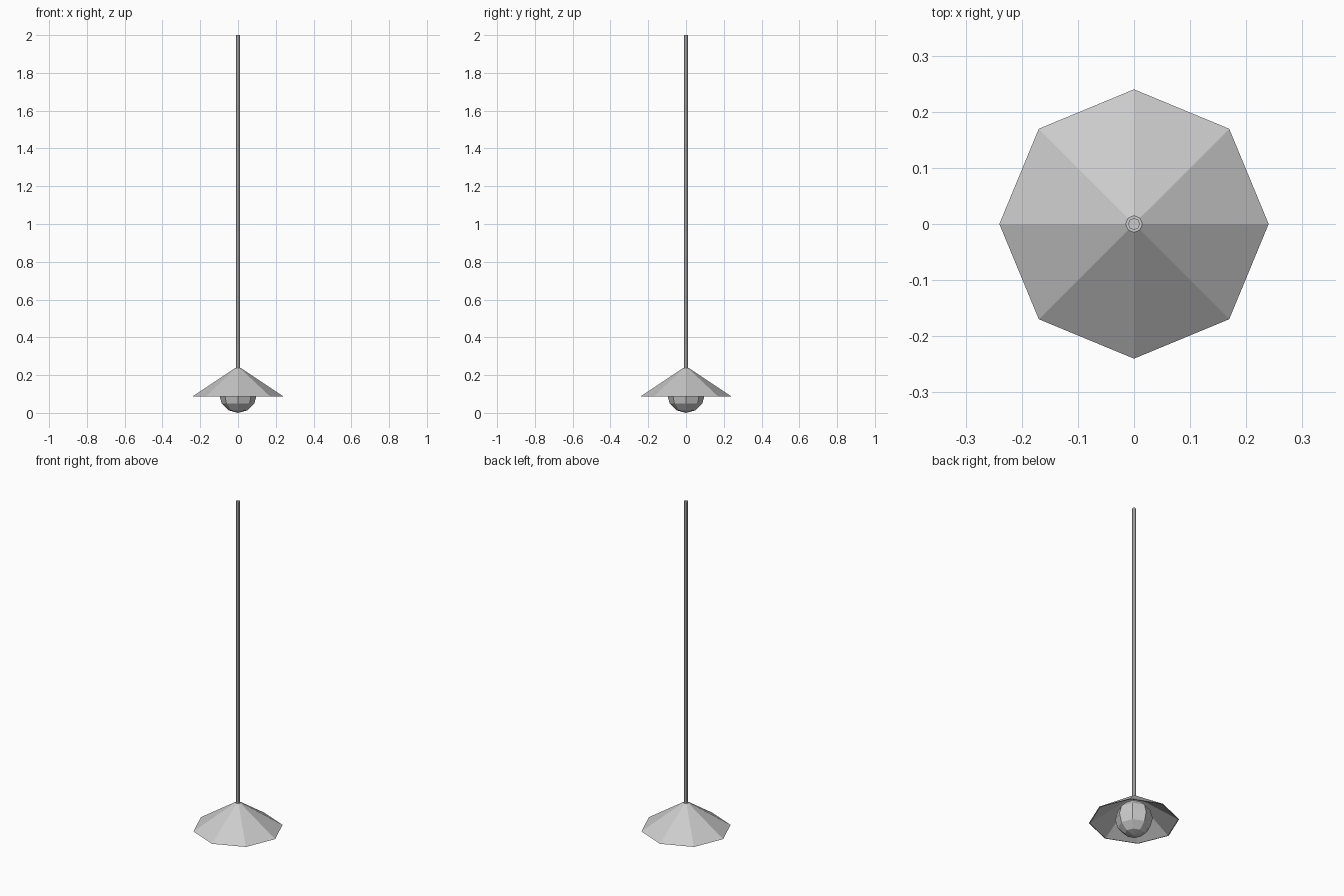
import bpy, bmesh
from math import cos, sin, pi

if "Cube" in bpy.data.objects:
    bpy.data.objects.remove(bpy.data.objects["Cube"])


def lathe(name, profile, sides=8):
    """Revolve (radius, z) points around z with flat faces."""
    bm = bmesh.new()
    rings = []
    for r, z in profile:
        if r == 0:
            rings.append([bm.verts.new((0, 0, z))] * sides)
        else:
            rings.append([bm.verts.new((r * cos(2 * pi * i / sides), r * sin(2 * pi * i / sides), z))
                          for i in range(sides)])
    for a, b in zip(rings, rings[1:]):
        for i in range(sides):
            j = (i + 1) % sides
            bm.faces.new(list(dict.fromkeys((a[i], a[j], b[j], b[i]))))
    bmesh.ops.recalc_face_normals(bm, faces=bm.faces[:])
    mesh = bpy.data.meshes.new(name)
    bm.to_mesh(mesh)
    bm.free()
    obj = bpy.data.objects.new(name, mesh)
    bpy.context.collection.objects.link(obj)
    return obj


# Hanging rod
lathe("hanging_rod", [(0, 0.225), (0.0105, 0.225), (0.0105, 2.0), (0, 2.0)])

# Thin octagonal shade, outer skin down to the rim and back up inside
lathe("lamp_shade", [(0, 0.237), (0.015, 0.237), (0.24, 0.087),
                     (0.235, 0.086), (0.012, 0.232), (0, 0.232)])

# Faceted round bulb
R = 0.1
RINGS = 6
bulb = [(0, 0.0)]
bulb += [(R * sin(pi * k / RINGS), 0.1 - R * cos(pi * k / RINGS)) for k in range(1, RINGS)]
bulb += [(0, 0.2)]
lathe("bulb", bulb)
